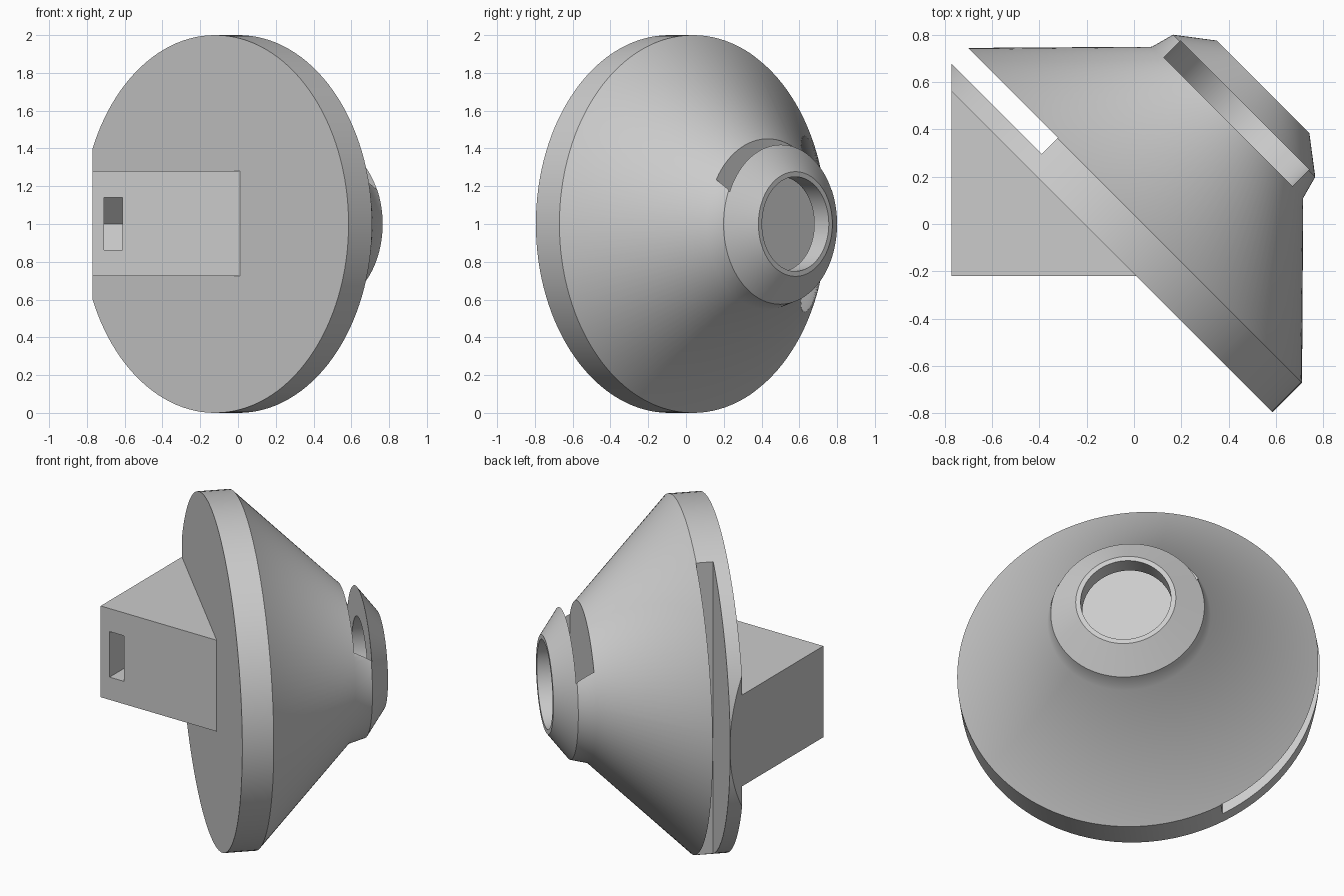
import bpy
import bmesh
from math import sin, cos, pi, radians, sqrt
from mathutils import Matrix

if "Cube" in bpy.data.objects:
    bpy.data.objects.remove(bpy.data.objects["Cube"])

GREY = bpy.data.materials.new("plain grey")
GREY.use_nodes = True
GREY.diffuse_color = (0.6, 0.6, 0.6, 1)
GREY.node_tree.nodes["Principled BSDF"].inputs["Base Color"].default_value = (0.6, 0.6, 0.6, 1)

# Local frames: the horn axis points between +x and +y, with local y upright
S = sqrt(0.5)
HORN = Matrix(((-S, 0, S, -0.017), (S, 0, S, 0.017), (0, 1, 0, 1), (0, 0, 0, 1)))
SIDEWAYS = Matrix(((0, 0, 1, 0), (1, 0, 0, 0), (0, 1, 0, 0), (0, 0, 0, 1)))
UPRIGHT = Matrix.Identity(4)


def finish(name, bm, matrix):
    bm.transform(matrix)
    bmesh.ops.recalc_face_normals(bm, faces=bm.faces)
    mesh = bpy.data.meshes.new(name)
    bm.to_mesh(mesh)
    bm.free()
    mesh.materials.append(GREY)
    ob = bpy.data.objects.new(name, mesh)
    bpy.context.collection.objects.link(ob)
    return ob


def prism(name, points, low, high, matrix):
    """Extrude a flat outline along local z."""
    bm = bmesh.new()
    face = bm.faces.new([bm.verts.new((x, y, low)) for x, y in points])
    top = bmesh.ops.extrude_face_region(bm, geom=[face])["geom"]
    verts = [g for g in top if isinstance(g, bmesh.types.BMVert)]
    bmesh.ops.translate(bm, verts=verts, vec=(0, 0, high - low))
    return finish(name, bm, matrix)


def lathe(name, profile, matrix, steps=128):
    """Turn a (radius, height) profile around local z."""
    bm = bmesh.new()
    rings = [[bm.verts.new((r * cos(2 * pi * i / steps), r * sin(2 * pi * i / steps), h))
              for i in range(steps)] for r, h in profile]
    for a, b in zip(rings, rings[1:]):
        for i in range(steps):
            j = (i + 1) % steps
            bm.faces.new((a[i], a[j], b[j], b[i]))
    bm.faces.new(rings[0])
    bm.faces.new(rings[-1])
    return finish(name, bm, matrix)


def rect(x0, x1, y0, y1):
    return [(x0, y0), (x1, y0), (x1, y1), (x0, y1)]


def activate(ob):
    bpy.ops.object.select_all(action="DESELECT")
    ob.select_set(True)
    bpy.context.view_layer.objects.active = ob


def cut(ob, cutter):
    cutter.hide_render = True
    mod = ob.modifiers.new("cut", "BOOLEAN")
    mod.operation = "DIFFERENCE"
    mod.solver = "EXACT"
    mod.object = cutter
    activate(ob)
    bpy.ops.object.modifier_apply(modifier=mod.name)
    bpy.data.objects.remove(cutter)


# Conical body: rim disc, cone, collar and bore
body = lathe("conical_body", [(1, -0.148), (1, 0.028), (0.452, 0.583), (0.425, 0.682),
                              (0.277, 0.795), (0.25, 0.795), (0.25, 0.64)], HORN)

# Drop-in slot across the collar, with a round floor
R = 0.385
arc = [(R * cos(pi + pi * i / 48), R * sin(pi + pi * i / 48)) for i in range(49)]
cut(body, prism("slot_cutter", arc + [(R, 0.7), (-R, 0.7)], 0.587, 0.686, HORN))

# Notch through one side of the rim, and the flat trimmed edge
cut(body, prism("notch_cutter", rect(0.46, 1.3, -1.2, 1.2), -0.067, 0.03, HORN))
cut(body, prism("edge_cutter", rect(-1.5, -0.77, -0.5, 1.5), -0.5, 2.5, UPRIGHT))

# Wedge-shaped mounting block against the disc
block = prism("mounting_block", [(-0.77, -0.22), (0.01, -0.22), (0.03, -0.18), (-0.77, 0.62)],
              0.725, 1.28, UPRIGHT)

# Front pocket with a V-shaped back, and a round hole from the side
cut(block, prism("pocket_cutter", [(-0.4, 0.863), (-0.085, 0.863), (0.05, 1), (-0.085, 1.14),
                                   (-0.4, 1.14)], -0.71, -0.612, SIDEWAYS))
hole = [(-0.05 + 0.086 * cos(2 * pi * i / 32), 1 + 0.086 * sin(2 * pi * i / 32)) for i in range(32)]
cut(block, prism("hole_cutter", hole, -0.9, -0.66, SIDEWAYS))

for ob in (body, block):
    activate(ob)
    bpy.ops.object.shade_smooth_by_angle(angle=radians(32))
